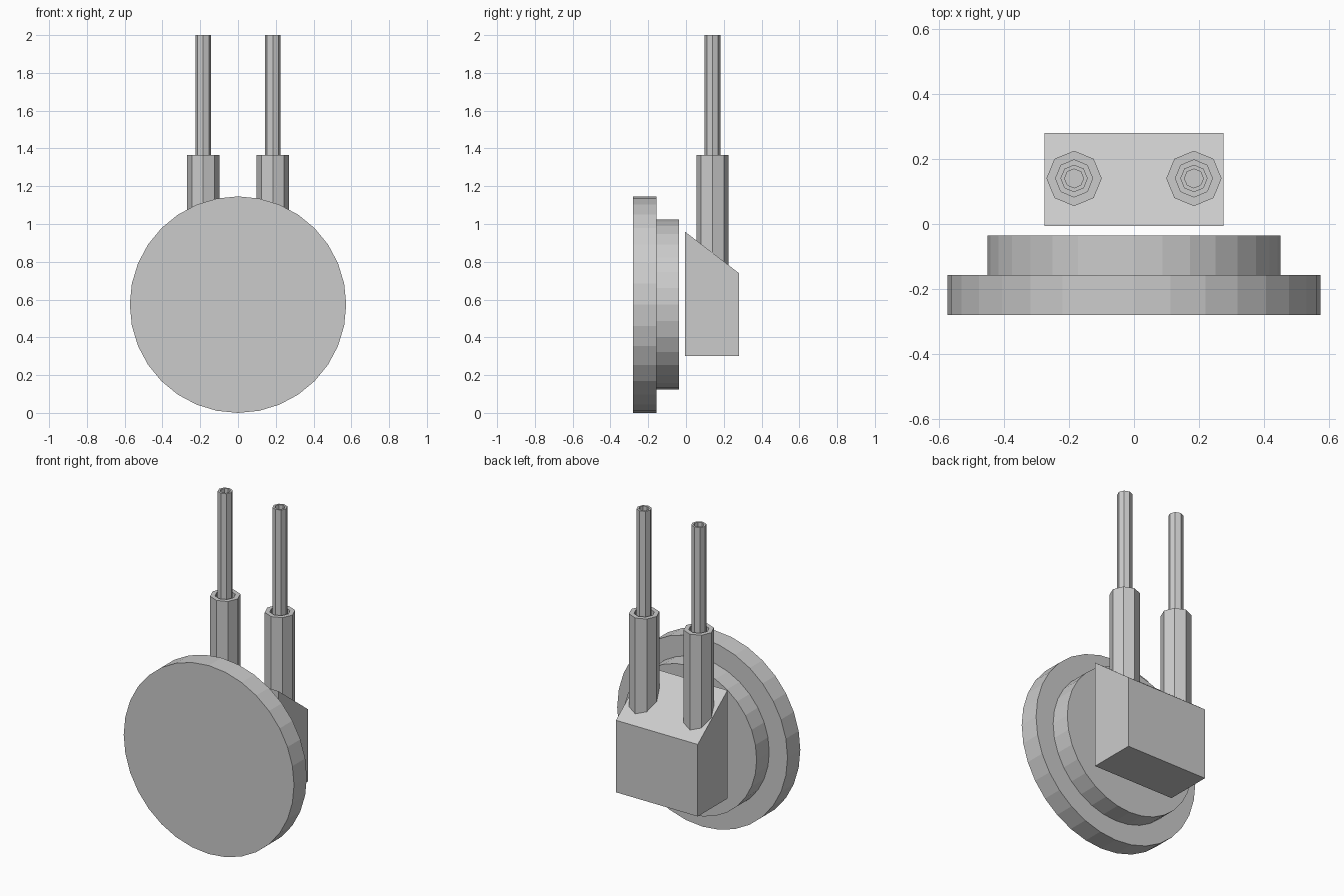
import bpy
from math import sin, cos, pi
from mathutils import Matrix

if "Cube" in bpy.data.objects:
    bpy.data.objects.remove(bpy.data.objects["Cube"])


def make(name, verts, faces, matrix=Matrix()):
    mesh = bpy.data.meshes.new(name)
    mesh.from_pydata([matrix @ Matrix.Translation(v).translation for v in verts], [], faces)
    mesh.update()
    obj = bpy.data.objects.new(name, mesh)
    bpy.context.collection.objects.link(obj)
    return obj


def lathe(name, profile, sides, matrix):
    """Spin (radius, height) points, bottom to top, with capped ends."""
    verts = [(r * cos(2 * pi * i / sides), r * sin(2 * pi * i / sides), h)
             for r, h in profile for i in range(sides)]
    faces = [tuple(reversed(range(sides)))]
    for k in range(len(profile) - 1):
        a, b = k * sides, (k + 1) * sides
        for i in range(sides):
            j = (i + 1) % sides
            faces.append((a + i, a + j, b + j, b + i))
    last = (len(profile) - 1) * sides
    faces.append(tuple(range(last, last + sides)))
    return make(name, verts, faces, matrix)


# Round front disc with a smaller stepped disc behind it, axis along y
disc_axis = Matrix.Translation((0, 0, 0.573)) @ Matrix.Rotation(-pi / 2, 4, 'X')
lathe("stepped_disc",
      [(0.573, -0.28), (0.573, -0.157), (0.45, -0.157), (0.45, -0.036)],
      32, disc_axis)

# Rear block with sloping top: side profile (y, z) extruded along x
side = [(-0.006, 0.302), (0.28, 0.302), (0.28, 0.74), (-0.006, 0.96)]
verts = [(x, y, z) for x in (-0.275, 0.275) for y, z in side]
faces = [(3, 2, 1, 0), (4, 5, 6, 7)]
faces += [(i, (i + 1) % 4, (i + 1) % 4 + 4, i + 4) for i in range(4)]
make("sloped_block", verts, faces)

# Two octagonal sleeves, each with a thin hollow pipe rising out of it
for label, x in (("left", -0.184), ("right", 0.184)):
    place = Matrix.Translation((x, 0.14, 0))
    lathe(label + "_sleeve_and_pipe",
          [(0.085, 0.74), (0.085, 1.365), (0.057, 1.365), (0.057, 1.28),
           (0.042, 1.28), (0.042, 2.0), (0.029, 2.0), (0.029, 1.9)],
          8, place)

# Make all face normals consistent
import bmesh
for obj in bpy.context.collection.objects:
    bm = bmesh.new()
    bm.from_mesh(obj.data)
    bmesh.ops.recalc_face_normals(bm, faces=bm.faces)
    bm.to_mesh(obj.data)
    bm.free()
